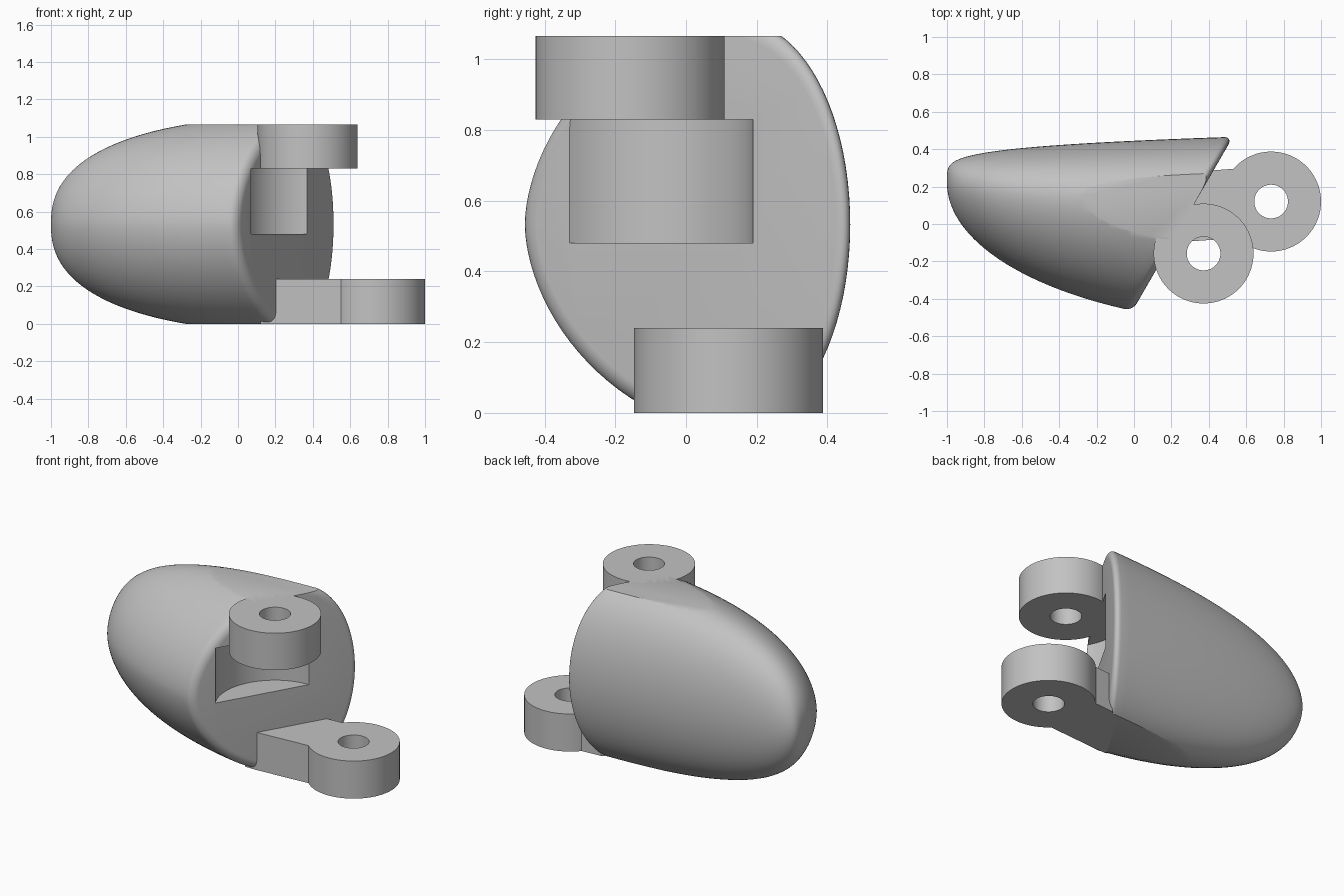
import bpy, bmesh
from math import sin, cos, pi

cube = bpy.data.objects.get("Cube")
if cube:
    bpy.data.objects.remove(cube, do_unlink=True)

grey = bpy.data.materials.new("plain grey")
grey.use_nodes = True
COLOUR = (0.54, 0.54, 0.54, 1)
grey.diffuse_color = COLOUR
grey.node_tree.nodes["Principled BSDF"].inputs["Base Color"].default_value = COLOUR

HEIGHT, MID = 1.066, 0.533
ROUND = 0.04                       # fillet around the slanted face
PIN_TOP, PIN_LOW = (0.372, -0.158), (0.733, 0.12)


def finish(name, bm):
    bmesh.ops.recalc_face_normals(bm, faces=bm.faces)
    mesh = bpy.data.meshes.new(name)
    bm.to_mesh(mesh)
    bm.free()
    mesh.materials.append(grey)
    obj = bpy.data.objects.new(name, mesh)
    bpy.context.collection.objects.link(obj)
    return obj


def smooth(obj):
    bpy.ops.object.select_all(action='DESELECT')
    obj.select_set(True)
    bpy.context.view_layer.objects.active = obj
    bpy.ops.object.shade_smooth_by_angle(angle=pi / 6)


def prism(name, points, z0, z1):
    bm = bmesh.new()
    low = [bm.verts.new((x, y, z0)) for x, y in points]
    high = [bm.verts.new((x, y, z1)) for x, y in points]
    bm.faces.new(low)
    bm.faces.new(high)
    n = len(points)
    for i in range(n):
        j = (i + 1) % n
        bm.faces.new((low[i], low[j], high[j], high[i]))
    return finish(name, bm)


def circle(centre, radius, n=96):
    return [(centre[0] + radius * cos(2 * pi * i / n),
             centre[1] + radius * sin(2 * pi * i / n)) for i in range(n)]


def lug(name, centre, z0, z1):
    bm = bmesh.new()
    loops = [[bm.verts.new((x, y, z)) for x, y in circle(centre, r)]
             for r, z in ((0.267, z0), (0.267, z1), (0.09, z1), (0.09, z0))]
    n = len(loops[0])
    for k in range(4):
        a, b = loops[k], loops[(k + 1) % 4]
        for i in range(n):
            j = (i + 1) % n
            bm.faces.new((a[i], a[j], b[j], b[i]))
    smooth(finish(name, bm))


# Shell shape: growth curves from the blunt tip
def grow(d, size, power, root):
    return size * max(0, 1 - (1 - d / 1.8) ** power) ** root


def ridge(d):
    return 0.22 - 0.12 * (1 - (1 - d / 1.8) ** 3)


def face_x(y):
    return 0.26 + 0.577 * y


def section(x, a):
    d = max(0, x + 1)
    c, u = ridge(d), min(1, abs(cos(a)))
    if cos(a) > 0:                 # full rounded back
        y = c + u * (0.22 + 0.225 * d ** 0.21 - c)
        z = (1 - u ** 2.3) ** 0.5
    else:                          # sharper front
        y = c - u * (c - 0.22 + grow(d, 0.765, 2, 0.5))
        z = (1 - u ** 1.7) ** 0.56
    return y, grow(d, 0.59, 3, 0.42) * z * (1 if sin(a) >= 0 else -1)


def shell_point(f, off, inward, a):
    y = 0.1
    for _ in range(12):
        x = -1 + f * (face_x(y) - off + 1)
        y, z = section(x, a)
    k = 1 - inward * (2.3 + 0.5 * cos(a))
    shifted = 0.1 + (y - 0.1) * k
    return x + face_x(shifted) - face_x(y), shifted, MID + z * k


# Shell body
ROWS, SIDES, ARC = 48, 96, 6
settings = [((i / ROWS) ** 2, ROUND / 0.866, 0) for i in range(1, ROWS + 1)]
for i in range(1, ARC + 1):
    t = i * pi / 2 / ARC
    settings.append((1, ROUND * (1 - sin(t)) / 0.866, ROUND * (1 - cos(t))))
bm = bmesh.new()
tip = bm.verts.new((-1, 0.22, MID))
rows = [[bm.verts.new(shell_point(*s, 2 * pi * j / SIDES)) for j in range(SIDES)]
        for s in settings]
for j in range(SIDES):
    k = (j + 1) % SIDES
    bm.faces.new((tip, rows[0][j], rows[0][k]))
    for a, b in zip(rows, rows[1:]):
        bm.faces.new((a[j], b[j], b[k], a[k]))
bm.faces.new(rows[-1])
for z, up in ((HEIGHT, 1), (0, -1)):      # flat top and bottom
    cut = bmesh.ops.bisect_plane(bm, geom=bm.verts[:] + bm.edges[:] + bm.faces[:],
                                 dist=1e-5, plane_co=(0, 0, z), plane_no=(0, 0, up),
                                 clear_outer=True)
    edges = [e for e in cut["geom_cut"] if isinstance(e, bmesh.types.BMEdge)]
    bmesh.ops.holes_fill(bm, edges=edges, sides=0)
body = finish("shell_body", bm)

# Round pocket that clears the mating lug
cutter = prism("pocket_cutter", circle(PIN_TOP, 0.347), 0.48, 0.83)
cutter.hide_render = True
pocket = body.modifiers.new("pocket", 'BOOLEAN')
pocket.operation = 'DIFFERENCE'
pocket.solver = 'EXACT'
pocket.object = cutter
bpy.context.view_layer.objects.active = body
bpy.ops.object.modifier_apply(modifier=pocket.name)
bpy.data.objects.remove(cutter, do_unlink=True)
smooth(body)

# Hinge lugs and the lower arm
lug("upper_lug", PIN_TOP, 0.83, HEIGHT)
lug("lower_lug", PIN_LOW, 0, 0.24)
prism("lower_arm", [(0.12, -0.1), (0.2, -0.1), (0.55, -0.075), (0.53, 0.295),
                    (0.4, 0.285), (0.3, 0.2)], 0, 0.24)
